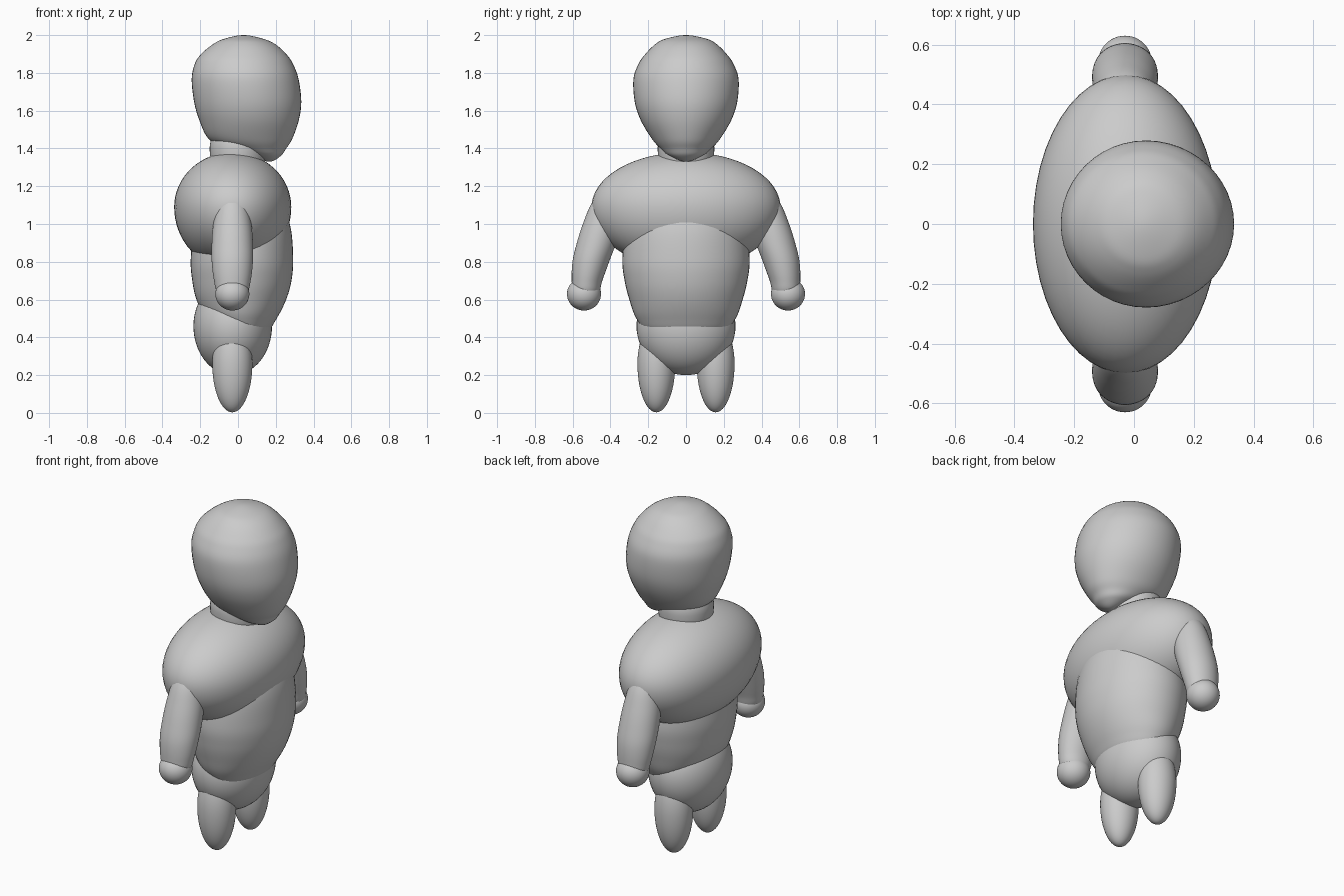
import bpy, bmesh, math

if "Cube" in bpy.data.objects:
    bpy.data.objects.remove(bpy.data.objects["Cube"])

SEG = 48
STEPS = 6


def spline(a, b, c, d, t):
    # Catmull-Rom interpolation of section tuples
    return [0.5 * (2*q + (r - p)*t + (2*p - 5*q + 4*r - s)*t*t + (3*q - p - 3*r + s)*t**3)
            for p, q, r, s in zip(a, b, c, d)]


def loft(name, sections):
    # sections: (z, centre x, centre y, radius x, radius y); both ends are rounded poles
    def ghost(s):
        return (s[0], s[1], s[2], -s[3], -s[4])
    pts = [ghost(sections[1])] + list(sections) + [ghost(sections[-2])]
    path = []
    for i in range(1, len(pts) - 2):
        path += [spline(*pts[i-1:i+3], k / STEPS) for k in range(STEPS)]
    path = path[1:]
    bm = bmesh.new()
    rings = [[bm.verts.new((cx + rx*math.cos(2*math.pi*k/SEG),
                            cy + ry*math.sin(2*math.pi*k/SEG), z)) for k in range(SEG)]
             for z, cx, cy, rx, ry in path]
    for r0, r1 in zip(rings, rings[1:]):
        for k in range(SEG):
            n = (k + 1) % SEG
            bm.faces.new((r0[k], r0[n], r1[n], r1[k]))
    for s, ring in ((sections[0], rings[0]), (sections[-1], rings[-1])):
        pole = bm.verts.new((s[1], s[2], s[0]))
        for k in range(SEG):
            bm.faces.new((pole, ring[k], ring[(k + 1) % SEG]))
    return finish(name, bm)


def egg(name, centre, rx, ry, up, down):
    # ellipsoid with separate upper and lower heights
    bm = bmesh.new()
    bmesh.ops.create_uvsphere(bm, u_segments=SEG, v_segments=32, radius=1)
    for v in bm.verts:
        x, y, z = v.co
        v.co = (centre[0] + x*rx, centre[1] + y*ry, centre[2] + z*(up if z > 0 else down))
    return finish(name, bm)


def finish(name, bm):
    bmesh.ops.recalc_face_normals(bm, faces=bm.faces)
    for f in bm.faces:
        f.smooth = True
    me = bpy.data.meshes.new(name)
    bm.to_mesh(me)
    bm.free()
    ob = bpy.data.objects.new(name, me)
    bpy.context.collection.objects.link(ob)
    return ob


def from_outline(name, rows):
    # rows: (z, back x, front x, half width)
    return loft(name, [(z, (a + b)/2, 0, (b - a)/2, w) for z, a, b, w in rows])


# Head, leaning forward to the chin
from_outline("head", [
    (2.0, .03, .03, 0), (1.98, -.075, .135, .11), (1.95, -.135, .2, .165),
    (1.9, -.195, .255, .215), (1.85, -.228, .29, .25), (1.77, -.245, .32, .278),
    (1.65, -.233, .335, .272), (1.55, -.205, .322, .24), (1.45, -.155, .287, .18),
    (1.4, -.06, .255, .135), (1.36, .07, .226, .085), (1.33, .165, .165, 0)])

# Neck
egg("neck", (0, 0, 1.4), .15, .15, .15, .25)

# Torso
egg("chest", (-.028, 0, 1.09), .31, .5, .29, .33)
from_outline("belly", [
    (1.2, .03, .03, 0), (1.14, -.15, .2, .22), (1.0, -.225, .274, .31),
    (.82, -.25, .292, .337), (.7, -.242, .283, .325), (.6, -.22, .255, .3),
    (.5, -.17, .205, .263), (.42, -.09, .145, .19), (.37, .02, .02, 0)])
egg("hips", (-.028, 0, .46), .208, .262, .25, .26)

# Limbs on both sides
for side, s in (("right", 1), ("left", -1)):
    loft("arm_" + side, [(z, -.03, s*cy, rx, ry) for z, cy, rx, ry in (
        (1.2, .39, 0, 0), (1.17, .4, .05, .05), (1.1, .423, .082, .082),
        (1.0, .446, .101, .1), (.9, .474, .109, .104), (.8, .504, .109, .097),
        (.7, .524, .097, .081), (.63, .53, .075, .065), (.58, .53, 0, 0))])
    egg("hand_" + side, (-.03, s*.54, .63), .09, .09, .085, .088)
    egg("leg_" + side, (-.03, s*.157, .26), .106, .1, .22, .257)
    bpy.data.objects["leg_" + side].location.z = -.003 + .003
